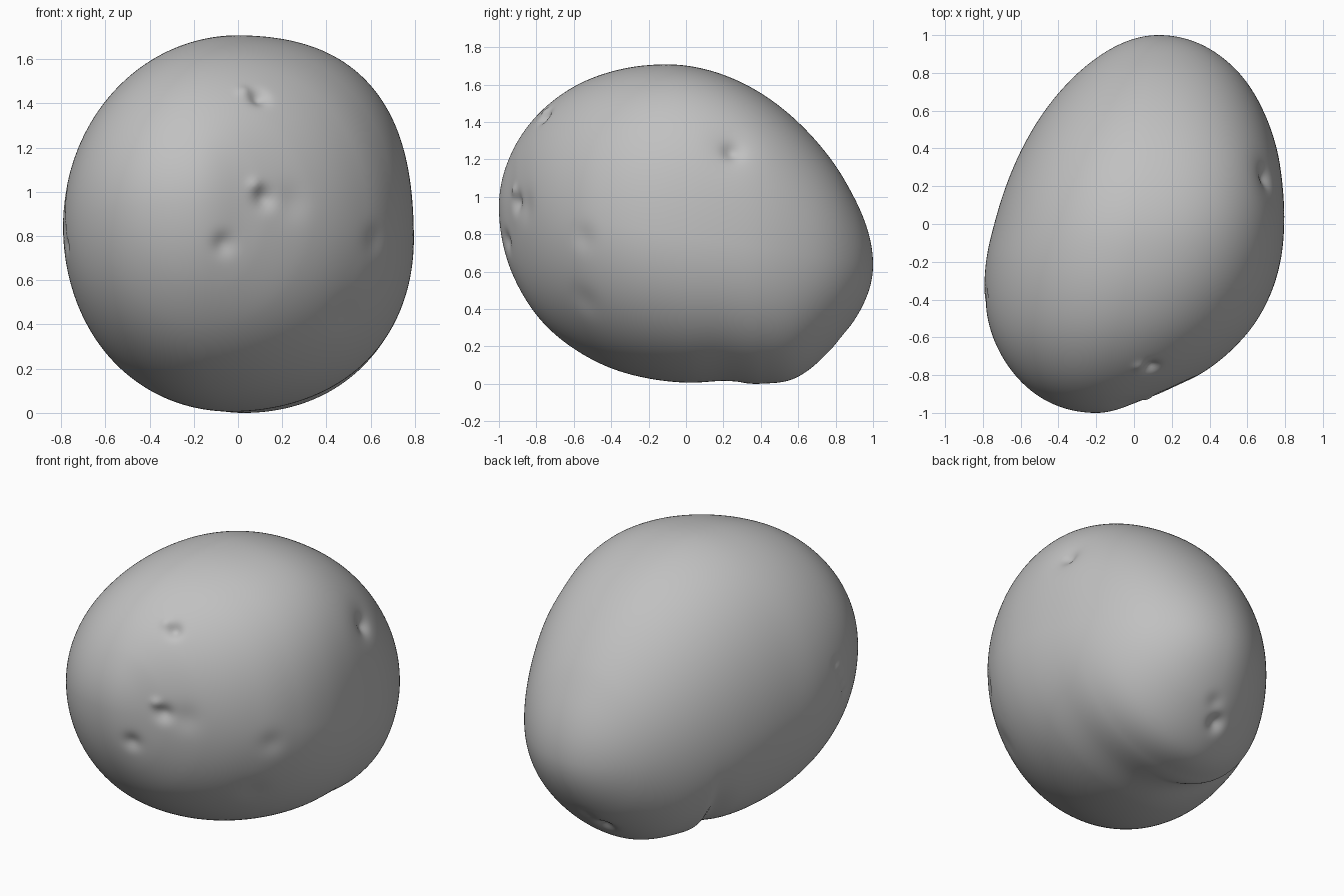
import bpy, bmesh, math
from mathutils import Vector

cube = bpy.data.objects.get("Cube")
if cube:
    bpy.data.objects.remove(cube, do_unlink=True)

# Stations along the length: y, then spread to left, right, below and above the core line
STATIONS = [
    (-1.0, .78, .56, .96, .80), (-.95, .78, .61, .94, .82), (-.9, .775, .73, .925, .84),
    (-.8, .77, .85, .91, .86), (-.6, .765, .895, .87, .88), (-.4, .75, .885, .84, .89),
    (-.2, .73, .86, .81, .90), (0, .705, .83, .785, .91), (.2, .69, .805, .765, .91),
    (.4, .68, .79, .795, .90), (.6, .67, .775, .825, .875), (.8, .655, .765, .765, .83),
    (.9, .645, .755, .715, .785), (1.0, .64, .75, .66, .75),
]

# Dents: centre, radius, depth (negative depth raises a lip)
DENTS = [
    ((.09, -.75, 1.42), .04, .03), ((.03, -.76, 1.46), .03, -.012),
    ((.13, -.93, .97), .05, .035), ((.08, -.93, 1.03), .03, -.015),
    ((-.06, -.97, .76), .05, .02), ((.25, -.88, .95), .08, .012),
    ((.70, .25, 1.24), .05, .025), ((.69, .24, 1.25), .11, .015),
    ((.55, -.60, .40), .09, .025), ((.62, -.55, .78), .07, .01),
    ((.03, .76, .17), .05, .03), ((.10, .82, .26), .05, .012),
]
# Long gash in the side
DENTS += [((-.76, -.46 + .03 * i, .76 + .07 * i), .03, .015) for i in range(4)]


def spread(y, k):
    """Smooth interpolation of one column of the stations."""
    n = len(STATIONS)
    i = max(j for j in range(n - 1) if j == 0 or STATIONS[j][0] <= y)

    def slope(j):
        a, b = STATIONS[max(j - 1, 0)], STATIONS[min(j + 1, n - 1)]
        return (b[k] - a[k]) / (b[0] - a[0])

    p, q = STATIONS[i], STATIONS[i + 1]
    h = q[0] - p[0]
    t = (y - p[0]) / h
    ease = t * t * (3 - 2 * t)
    return (p[k] + (q[k] - p[k]) * ease
            + h * t * (1 - t) * ((1 - t) * slope(i) - t * slope(i + 1)))


def crease(p):
    """Depth of the fold under the body, in front of the rear nub."""
    line = .27 + .55 * p.x * p.x
    fade = 1 / (1 + math.exp((p.x + .08) * 14)) / (1 + math.exp((p.z - .35) * 18))
    d = p.y - line
    width = .04 if d > 0 else .12
    return .035 * fade * math.exp(-(d / width) ** 2)


# Body: a fine sphere reshaped around a slanted core line
bm = bmesh.new()
bmesh.ops.create_icosphere(bm, subdivisions=7, radius=1)
for v in bm.verts:
    u = v.co.normalized()
    y = max(-1, min(1, u.y))
    side = spread(y, 2 if u.x > 0 else 1)
    rise = spread(y, 4 if u.z > 0 else 3)
    # fuller shoulders towards the back and on the upper left, top leaning left
    shoulder = .08 * (1 + y) + (.14 if u.x > 0 and u.z > 0 else 0)
    full = 1 + shoulder * u.x ** 2 * u.z ** 2
    lean = .05 * max(u.z, 0) ** 2
    v.co = (-.035 + .165 * y + side * full * u.x + lean, y,
            .79 - .155 * y + rise * full * u.z)
bm.normal_update()

# Dents, lips and the underside fold
moves = []
for v in bm.verts:
    depth = crease(v.co)
    for centre, radius, deep in DENTS:
        d2 = (v.co - Vector(centre)).length_squared / radius ** 2
        if d2 < 9:
            depth += deep * math.exp(-d2)
    moves.append(v.normal * -depth)
for v, move in zip(bm.verts, moves):
    v.co += move

# Rest on the ground
low = min(v.co.z for v in bm.verts)
bmesh.ops.translate(bm, verts=bm.verts, vec=(0, 0, -low))

mesh = bpy.data.meshes.new("potato_body")
bm.to_mesh(mesh)
bm.free()
body = bpy.data.objects.new("potato_body", mesh)
bpy.context.collection.objects.link(body)

# Plain grey skin
skin = bpy.data.materials.new("plain_grey")
skin.use_nodes = True
colour = (.53, .53, .53, 1)
skin.diffuse_color = colour
skin.node_tree.nodes["Principled BSDF"].inputs["Base Color"].default_value = colour
mesh.materials.append(skin)

bpy.context.view_layer.objects.active = body
body.select_set(True)
bpy.ops.object.shade_smooth_by_angle(angle=math.radians(40))
